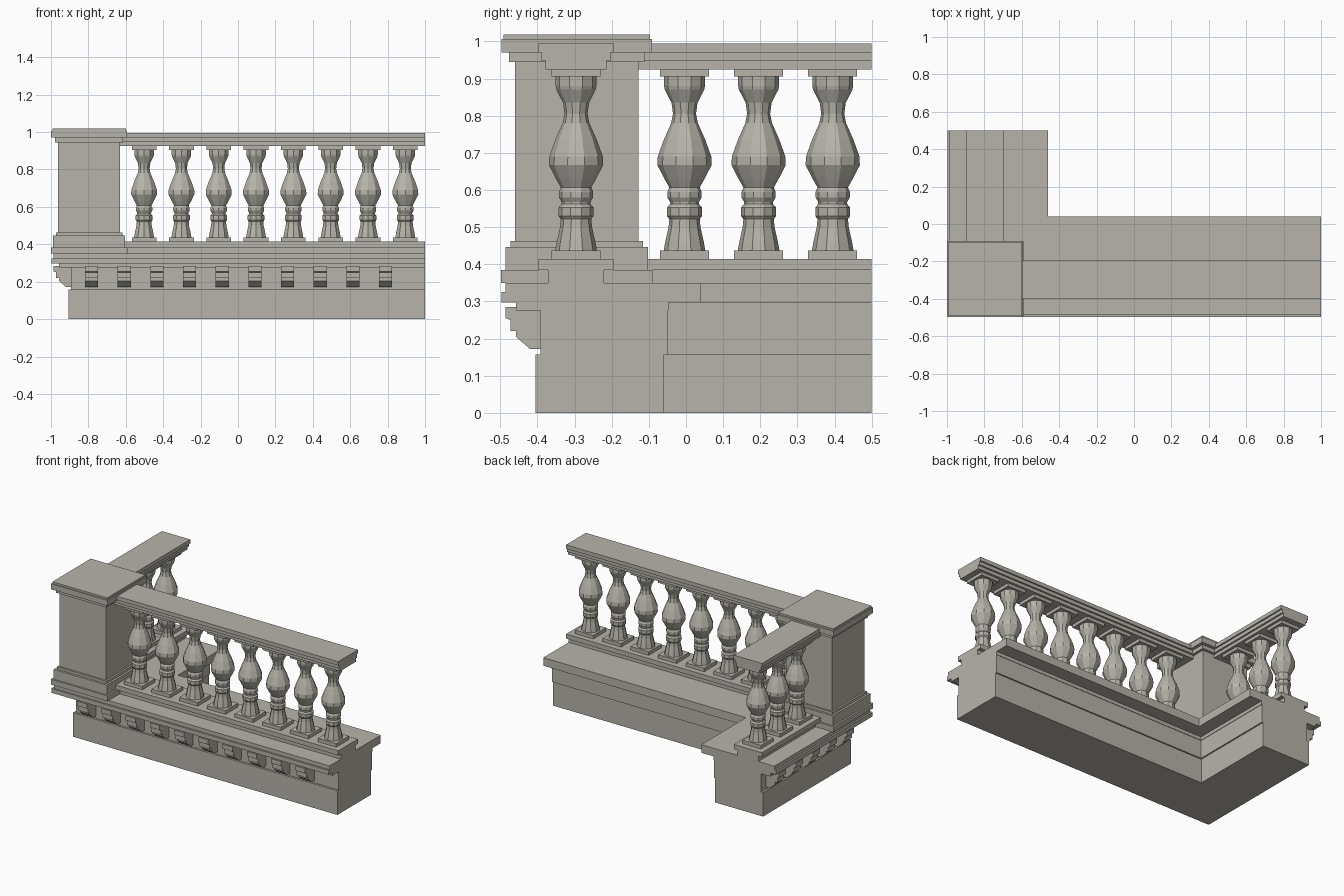
import bpy, bmesh, math
from mathutils import Matrix, Vector

cube = bpy.data.objects.get("Cube")
if cube:
    bpy.data.objects.remove(cube, do_unlink=True)

stone = bpy.data.materials.new("warm_grey_stone")
stone.use_nodes = True
STONE = (0.47, 0.455, 0.40, 1)
stone.diffuse_color = STONE
stone.node_tree.nodes["Principled BSDF"].inputs["Base Color"].default_value = STONE
stone.node_tree.nodes["Principled BSDF"].inputs["Roughness"].default_value = 0.9


def finish(name, bm):
    bmesh.ops.recalc_face_normals(bm, faces=bm.faces)
    mesh = bpy.data.meshes.new(name)
    bm.to_mesh(mesh)
    bm.free()
    mesh.materials.append(stone)
    obj = bpy.data.objects.new(name, mesh)
    bpy.context.collection.objects.link(obj)
    return obj


def copy(source, name, location, turn=0):
    obj = bpy.data.objects.new(name, source.data)
    obj.location = location
    obj.rotation_euler.z = turn
    bpy.context.collection.objects.link(obj)


def skin(bm, rings):
    """Join matching closed rings of points and cap both ends."""
    rows = [[bm.verts.new(p) for p in ring] for ring in rings]
    for a, b in zip(rows, rows[1:]):
        for i in range(len(a)):
            j = (i + 1) % len(a)
            bm.faces.new((a[i], a[j], b[j], b[i]))
    bm.faces.new(rows[0])
    bm.faces.new(rows[-1])


def corner_sweep(name, profile):
    """Mitre a profile (depth from outer face, height) round the corner."""
    bm = bmesh.new()
    skin(bm, [[(1, d - 0.5, z) for d, z in profile],
              [(d - 1, d - 0.5, z) for d, z in profile],
              [(d - 1, 0.5, z) for d, z in profile]])
    return finish(name, bm)


def add_block(bm, half, z0, z1, x=0, y=0):
    m = Matrix.Translation((x, y, (z0 + z1) / 2)) @ Matrix.Diagonal((2 * half, 2 * half, z1 - z0, 1))
    bmesh.ops.create_cube(bm, size=1, matrix=m)


def mirrored(half, mid):
    """Close a half profile across the middle depth."""
    return [(mid - w, z) for w, z in half] + [(mid + w, z) for w, z in reversed(half)]


MID = 0.204

# Wall base with cornice in front and ledge behind
corner_sweep("wall_base", [
    (.095, 0), (.095, .157), (.108, .157), (.108, .275), (.042, .275), (.042, .297),
    (.003, .297), (.003, .325), (.014, .325), (.014, .35), (.54, .35), (.54, .297),
    (.453, .297), (.453, .275), (.45, .275), (.45, .157), (.441, .157), (.441, 0)])

# Plinth under the balusters and handrail above them
corner_sweep("baluster_plinth", mirrored([(.075, .345), (.075, .384), (.101, .384), (.101, .414)], MID))
corner_sweep("handrail", mirrored([(.082, .925), (.082, .947), (.093, .947), (.093, .97),
                                   (.102, .97), (.102, .995)], MID))

# Corner pedestal, stacked from square courses
bm = bmesh.new()
for half, z0, z1 in [(.204, .35, .384), (.192, .384, .447), (.178, .447, .463), (.166, .463, .945),
                     (.182, .945, .97), (.203, .97, 1.006), (.197, 1.006, 1.018)]:
    add_block(bm, half, z0, z1, -.796, -.294)
finish("corner_pedestal", bm)

# Turned baluster with square foot and head
bm = bmesh.new()
add_block(bm, .066, .413, .437)
add_block(bm, .066, .905, .927)
turning = [(.056, .437), (.052, .46), (.043, .50), (.041, .522), (.047, .53), (.047, .553),
           (.039, .562), (.039, .568), (.046, .58), (.046, .595), (.041, .607), (.054, .63),
           (.073, .667), (.072, .69), (.056, .735), (.036, .78), (.031, .805), (.035, .835),
           (.053, .87), (.055, .88), (.055, .905)]
SIDES = 10
skin(bm, [[(r * math.sin(i * math.tau / SIDES), r * math.cos(i * math.tau / SIDES), z)
           for i in range(SIDES)] for r, z in turning])
baluster = finish("front_baluster_1", bm)
baluster.location = (-.502, MID - .5, 0)
for i in range(1, 8):
    copy(baluster, f"front_baluster_{i + 1}", (-.502 + .1995 * i, MID - .5, 0))
for i in range(3):
    copy(baluster, f"side_baluster_{i + 1}", (MID - 1, -.004 + .1995 * i, 0), math.pi)

# Stepped brackets under the cornice
bracket_shape = [(.11, .285), (.014, .285), (.014, .255), (.027, .25), (.027, .22),
                 (.042, .22), (.042, .205), (.08, .172), (.11, .172)]
bm = bmesh.new()
skin(bm, [[(x, d, z) for d, z in bracket_shape] for x in (-.035, .035)])
bracket = finish("front_bracket_1", bm)
bracket.location = (-.783, -.5, 0)
for i in range(1, 10):
    copy(bracket, f"front_bracket_{i + 1}", (-.783 + .1747 * i, -.5, 0))
for i in range(5):
    copy(bracket, f"side_bracket_{i + 1}", (-1, -.283 + .1747 * i, 0), -math.pi / 2)
